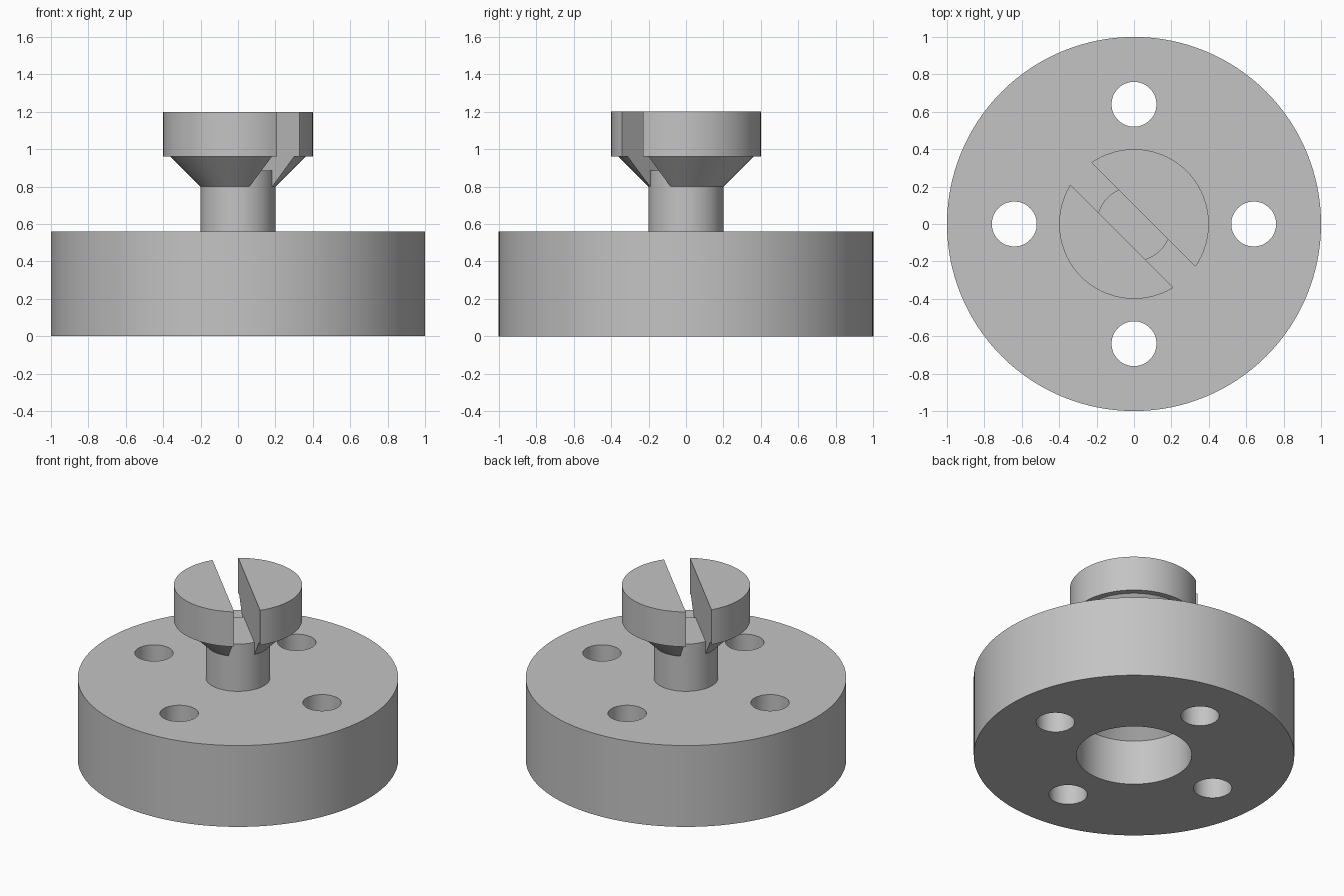
import bpy
import bmesh
from math import cos, sin, pi, radians
from mathutils import Matrix

SEGMENTS = 96

cube = bpy.data.objects.get("Cube")
if cube:
    bpy.data.objects.remove(cube, do_unlink=True)

# Single plain grey
grey = bpy.data.materials.new("plain grey")
grey.use_nodes = True
grey.diffuse_color = (0.55, 0.55, 0.55, 1)
grey.node_tree.nodes["Principled BSDF"].inputs["Base Color"].default_value = grey.diffuse_color


def make_object(name, bm):
    bmesh.ops.recalc_face_normals(bm, faces=bm.faces)
    mesh = bpy.data.meshes.new(name)
    bm.to_mesh(mesh)
    bm.free()
    mesh.materials.append(grey)
    obj = bpy.data.objects.new(name, mesh)
    bpy.context.collection.objects.link(obj)
    return obj


def lathe(name, profile, segments=SEGMENTS, center=(0, 0)):
    """Closed solid turned from (radius, height) points, capped at both ends."""
    bm = bmesh.new()
    rings = []
    for r, z in profile:
        angles = [2 * pi * i / segments for i in range(segments)]
        rings.append([bm.verts.new((center[0] + r * cos(a), center[1] + r * sin(a), z))
                      for a in angles])
    for low, high in zip(rings, rings[1:]):
        for i in range(segments):
            j = (i + 1) % segments
            bm.faces.new((low[i], low[j], high[j], high[i]))
    bm.faces.new(rings[0])
    bm.faces.new(rings[-1])
    return make_object(name, bm)


def cut(obj, cutter):
    """Subtract the cutter, apply the result and discard the cutter."""
    cutter.hide_render = True
    mod = obj.modifiers.new("cut", "BOOLEAN")
    mod.operation = "DIFFERENCE"
    mod.solver = "EXACT"
    mod.object = cutter
    bpy.context.view_layer.objects.active = obj
    bpy.ops.object.modifier_apply(modifier=mod.name)
    bpy.data.objects.remove(cutter, do_unlink=True)


# Base disc with four through holes and a tapered socket underneath
base = lathe("base_disc", [(1, 0), (1, 0.56)], 128)
for k in range(4):
    a = k * pi / 2
    cut(base, lathe("hole_cutter", [(0.12, -0.1), (0.12, 0.7)], 48,
                    (0.64 * cos(a), 0.64 * sin(a))))
cut(base, lathe("socket_cutter", [(0.36, -0.1), (0.36, 0.31), (0.2, 0.47)]))

# Stem, whose flat top shows at the bottom of the slot
stem = lathe("stem", [(0.2, 0.52), (0.2, 0.885)])

# Tapered head, split in two by a diagonal slot
head = lathe("slotted_head", [(0.2, 0.8), (0.36, 0.96), (0.4, 0.96), (0.4, 1.2)])
bm = bmesh.new()
bmesh.ops.create_cube(bm, size=1)
bm.transform(Matrix.Rotation(radians(-45), 4, "Z")
             @ Matrix.Translation((0, -0.011, 1))
             @ Matrix.Diagonal((2, 0.163, 1, 1)))
cut(head, make_object("slot_cutter", bm))

# Smooth round walls, sharp rims
bpy.ops.object.select_all(action="DESELECT")
for obj in (base, stem, head):
    obj.select_set(True)
bpy.context.view_layer.objects.active = base
bpy.ops.object.shade_smooth_by_angle(angle=radians(30))
